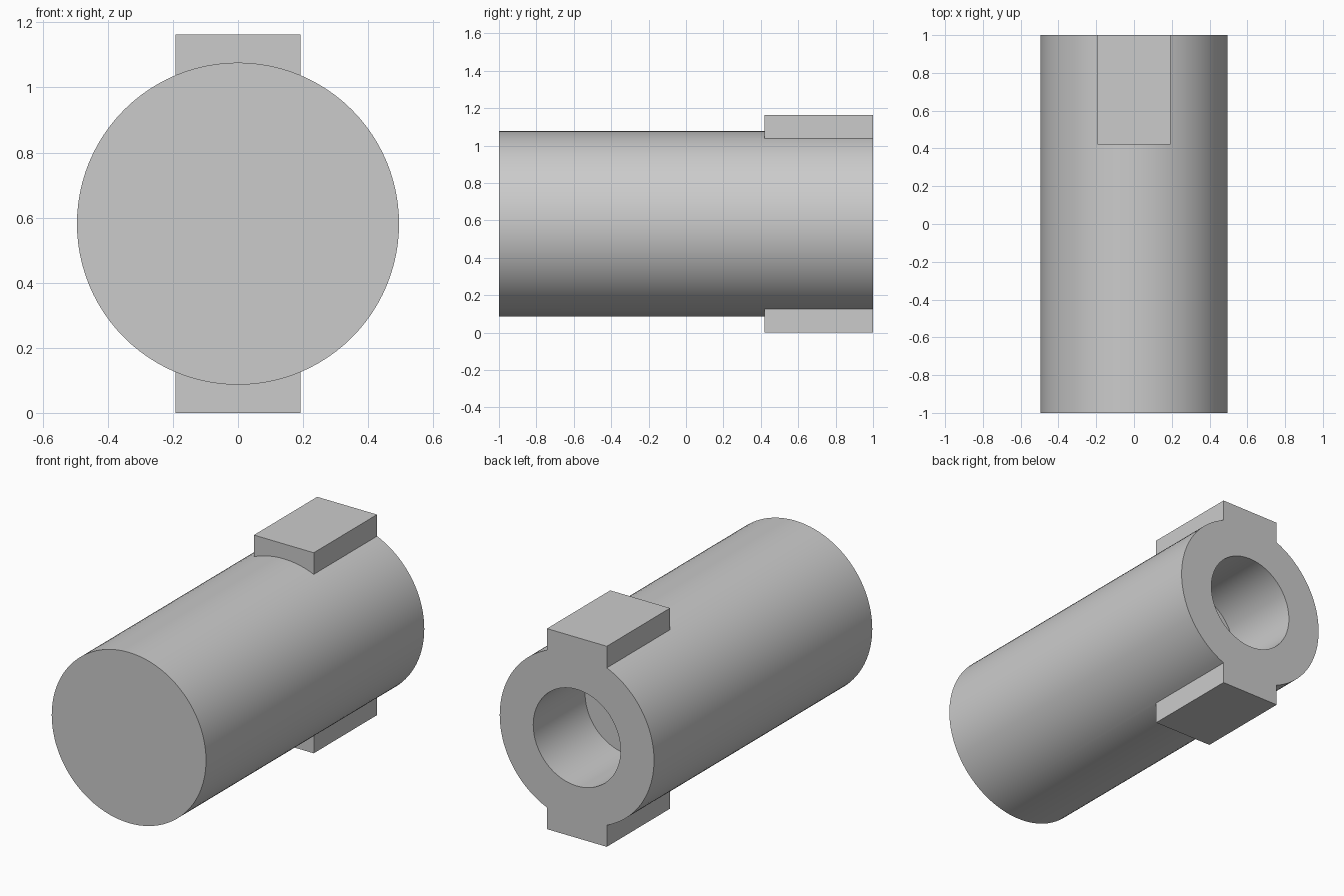
import bpy
import math

default = bpy.data.objects.get("Cube")
if default:
    bpy.data.objects.remove(default, do_unlink=True)

RADIUS, BORE_RADIUS, BORE_DEPTH = 0.495, 0.28, 0.475
HEIGHT, LUG_WIDTH, LUG_LENGTH = 1.163, 0.384, 0.58
AXIS_Z = HEIGHT / 2

grey = bpy.data.materials.new("plain grey")
grey.use_nodes = True
grey.diffuse_color = (0.6, 0.6, 0.6, 1)
grey.node_tree.nodes["Principled BSDF"].inputs["Base Color"].default_value = grey.diffuse_color


def rod(name, radius, y0, y1):
    """Cylinder lying along y."""
    bpy.ops.mesh.primitive_cylinder_add(
        vertices=96, radius=radius, depth=y1 - y0,
        location=(0, (y0 + y1) / 2, AXIS_Z), rotation=(math.pi / 2, 0, 0))
    obj = bpy.context.object
    obj.name = name
    obj.data.materials.append(grey)
    return obj


def combine(target, tool, operation):
    """Apply a boolean and discard the tool object."""
    tool.hide_render = True
    bpy.ops.object.select_all(action='DESELECT')
    bpy.context.view_layer.objects.active = target
    target.select_set(True)
    mod = target.modifiers.new(operation.title(), 'BOOLEAN')
    mod.operation = operation
    mod.solver = 'EXACT'
    mod.object = tool
    bpy.ops.object.modifier_apply(modifier=mod.name)
    bpy.data.objects.remove(tool, do_unlink=True)


# Round body, closed at the front
body = rod("cylinder_body", RADIUS, -1, 1)

# One bar through the body forms the upper and lower lugs
bpy.ops.mesh.primitive_cube_add(size=1, location=(0, 1 - LUG_LENGTH / 2, AXIS_Z))
lugs = bpy.context.object
lugs.name = "lugs"
lugs.scale = (LUG_WIDTH, LUG_LENGTH, HEIGHT)
lugs.data.materials.append(grey)
combine(body, lugs, 'UNION')

# Blind bore in the back end
combine(body, rod("bore_cutter", BORE_RADIUS, 1 - BORE_DEPTH, 1.2), 'DIFFERENCE')

bpy.ops.object.shade_smooth_by_angle(angle=math.radians(30))
